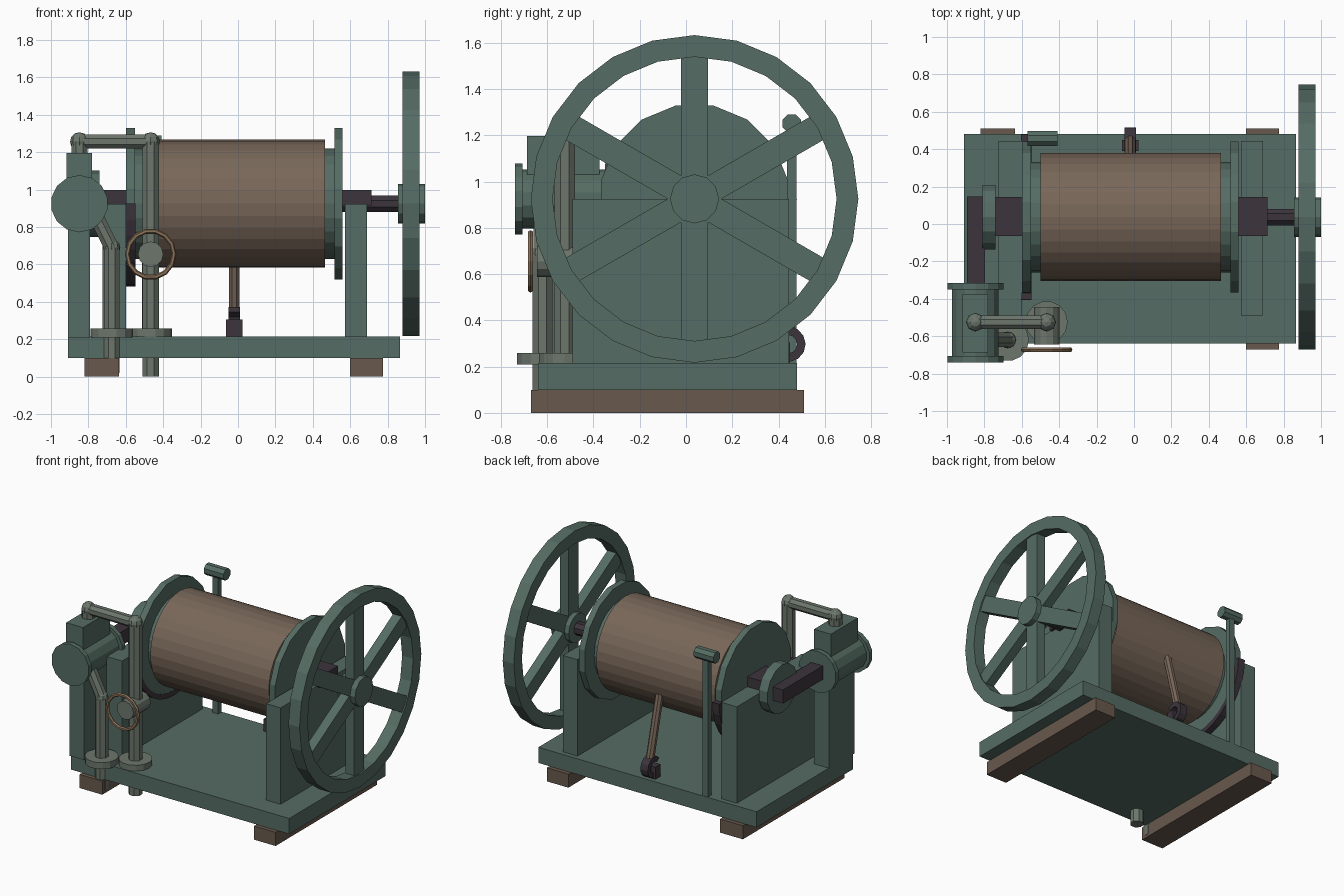
import bpy, bmesh, math
from mathutils import Vector

if "Cube" in bpy.data.objects:
    bpy.data.objects.remove(bpy.data.objects["Cube"])


def material(name, rgb):
    m = bpy.data.materials.new(name)
    m.diffuse_color = (*rgb, 1)
    m.use_nodes = True
    m.node_tree.nodes["Principled BSDF"].inputs["Base Color"].default_value = m.diffuse_color
    return m


GREEN = material("green_paint", (0.09, 0.15, 0.125))
WOOD = material("brown_wood", (0.14, 0.10, 0.075))
ROPE = material("rope_brown", (0.19, 0.135, 0.10))
DARK = material("dark_iron", (0.045, 0.035, 0.045))
PIPE = material("pipe_grey", (0.15, 0.18, 0.15))
BRASS = material("brass_tan", (0.26, 0.17, 0.10))


def finish(name, bm, mat):
    bmesh.ops.recalc_face_normals(bm, faces=bm.faces)
    me = bpy.data.meshes.new(name)
    bm.to_mesh(me)
    bm.free()
    me.materials.append(mat)
    ob = bpy.data.objects.new(name, me)
    bpy.context.collection.objects.link(ob)
    return ob


def box(name, x, y, z, mat):
    bm = bmesh.new()
    bmesh.ops.create_cube(bm, size=1)
    for v in bm.verts:
        v.co = Vector([a + (b - a) * (c + 0.5) for (a, b), c in zip((x, y, z), v.co)])
    return finish(name, bm, mat)


def cyl(name, p0, p1, r, n, mat, half=False):
    """Prism between two points; half turns it by half a side."""
    p0, p1 = Vector(p0), Vector(p1)
    d = (p1 - p0).normalized()
    u = Vector((0, 0, 1)) if abs(d.z) < 0.9 else Vector((1, 0, 0))
    u = (u - d * u.dot(d)).normalized()
    w = d.cross(u)
    bm = bmesh.new()
    rings = []
    for p in (p0, p1):
        angs = [2 * math.pi * (i + 0.5 * half) / n for i in range(n)]
        rings.append([bm.verts.new(p + r * (math.cos(a) * u + math.sin(a) * w)) for a in angs])
    for i in range(n):
        j = (i + 1) % n
        bm.faces.new((rings[0][i], rings[0][j], rings[1][j], rings[1][i]))
    for ring in rings:
        bm.faces.new(ring)
    return finish(name, bm, mat)


def arc_band(name, x, cy, cz, ri, ro, n, mat, a0=0, a1=360):
    """Rectangular section swept about the x axis, angles from +y towards +z."""
    full = a1 - a0 == 360
    bm = bmesh.new()
    secs = []
    for i in range(n if full else n + 1):
        a = math.radians(a0 + (a1 - a0) * i / n)
        secs.append([bm.verts.new((px, cy + r * math.cos(a), cz + r * math.sin(a)))
                     for px, r in ((x[0], ri), (x[1], ri), (x[1], ro), (x[0], ro))])
    for i in range(n):
        s, t = secs[i], secs[(i + 1) % len(secs)]
        for k in range(4):
            m = (k + 1) % 4
            bm.faces.new((s[k], s[m], t[m], t[k]))
    if not full:
        bm.faces.new(secs[0])
        bm.faces.new(secs[-1])
    return finish(name, bm, mat)


def ball(name, c, r, mat):
    bm = bmesh.new()
    bmesh.ops.create_uvsphere(bm, u_segments=8, v_segments=6, radius=r)
    bmesh.ops.translate(bm, verts=bm.verts, vec=c)
    return finish(name, bm, mat)


CY, CZ = 0.037, 0.925  # main shaft axis


def on_axis(name, x0, x1, r, n, mat, half=False):
    return cyl(name, (x0, CY, CZ), (x1, CY, CZ), r, n, mat, half)


# bed and skids
box("base_plate", (-0.91, 0.865), (-0.64, 0.48), (0.10, 0.215), GREEN)
box("skid_left", (-0.82, -0.635), (-0.67, 0.51), (0, 0.10), WOOD)
box("skid_right", (0.60, 0.775), (-0.67, 0.51), (0, 0.10), WOOD)

# side frames with bearings
for side, px, bx in (("left", (-0.725, -0.60), (-0.74, -0.60)),
                     ("right", (0.572, 0.69), (0.56, 0.713))):
    box("side_frame_" + side, px, (-0.49, 0.445), (0.21, 0.924), GREEN)
    box("bearing_" + side, bx, (-0.065, 0.145), (0.915, 0.997), DARK)

# drum, its flanges and the shaft
on_axis("main_shaft", -0.80, 0.995, 0.048, 8, DARK, True)
on_axis("rope_drum", -0.50, 0.465, 0.342, 32, ROPE)
on_axis("drum_core", -0.56, 0.53, 0.295, 24, GREEN)
on_axis("drum_flange_left", -0.598, -0.55, 0.412, 16, GREEN, True)
on_axis("drum_flange_right", 0.515, 0.56, 0.412, 16, GREEN, True)
arc_band("brake_band", (-0.605, -0.548), CY, CZ, 0.405, 0.442, 16, DARK, 180, 360)

# flywheel
arc_band("flywheel_rim", (0.88, 0.97), CY, CZ, 0.614, 0.708, 24, GREEN)
on_axis("flywheel_hub", 0.855, 1.0, 0.106, 12, GREEN)
for i in range(6):
    s = box("flywheel_spoke_%d" % (i + 1), (-0.035, 0.035), (-0.058, 0.058), (0.07, 0.63), GREEN)
    s.location = (0.925, CY, CZ)
    s.rotation_euler.x = i * math.pi / 3

# crank disc and connecting rod
on_axis("crank_disc", -0.81, -0.74, 0.177, 14, GREEN)
box("connecting_rod", (-0.893, -0.797), (-0.33, 0.148), (0.88, 0.98), DARK)

# steam cylinder on its pedestal
SX = -0.848
box("cylinder_pedestal", (-0.91, -0.79), (-0.66, -0.36), (0.21, 0.90), GREEN)
cyl("steam_cylinder", (SX, -0.72, CZ), (SX, -0.33, CZ), 0.128, 14, GREEN)
cyl("cylinder_cover_front", (SX, -0.74, CZ), (SX, -0.706, CZ), 0.153, 14, GREEN)
cyl("cylinder_cover_back", (SX, -0.35, CZ), (SX, -0.316, CZ), 0.153, 14, GREEN)
box("valve_chest", (-0.917, -0.78), (-0.687, -0.374), (0.98, 1.197), GREEN)

# steam inlet pipe with floor flange
BX, BY = -0.467, -0.525
cyl("inlet_pipe_riser", (BX, BY, 0), (BX, BY, 1.257), 0.048, 8, PIPE, True)
cyl("inlet_pipe_cross", (BX, BY, 1.257), (SX, BY, 1.257), 0.04, 8, PIPE, True)
cyl("inlet_pipe_drop", (SX, BY, 1.257), (SX, BY, 1.18), 0.047, 8, PIPE, True)
for nm, x in (("inner", BX), ("outer", SX)):
    ball("inlet_elbow_" + nm, (x, BY, 1.257), 0.05, PIPE)
cyl("inlet_floor_flange", (BX, BY, 0.21), (BX, BY, 0.258), 0.113, 14, PIPE)

# exhaust pipe with elbow up to the cylinder
AX, AY = -0.675, -0.62
cyl("exhaust_pipe", (AX, AY, 0.02), (AX, AY, 0.69), 0.046, 8, PIPE, True)
ball("exhaust_elbow", (AX, AY, 0.69), 0.046, PIPE)
cyl("exhaust_branch", (AX, AY, 0.69), (-0.78, AY, 0.90), 0.042, 8, PIPE, True)
cyl("exhaust_floor_flange", (AX, AY, 0.21), (AX, AY, 0.258), 0.113, 14, PIPE)

# throttle valve and hand wheel
cyl("throttle_body", (BX, -0.645, 0.655), (BX, -0.445, 0.655), 0.068, 12, PIPE)
bpy.ops.mesh.primitive_torus_add(major_segments=14, minor_segments=6, major_radius=0.125,
                                 minor_radius=0.013, location=(BX, -0.672, 0.655),
                                 rotation=(math.pi / 2, 0, 0))
wheel = bpy.context.object
wheel.name = "throttle_hand_wheel"
wheel.data.materials.append(BRASS)

# brake lever behind the drum
box("brake_lever", (-0.512, -0.468), (0.437, 0.477), (0.21, 1.25), GREEN)
cyl("brake_lever_handle", (-0.57, 0.457, 1.25), (-0.41, 0.457, 1.25), 0.043, 8, GREEN, True)

# hanging rope end and hook
HX = -0.02
cyl("rope_end", (HX, 0.335, 0.79), (HX, 0.445, 0.36), 0.029, 8, ROPE, True)
arc_band("hook_curve", (HX - 0.03, HX + 0.03), 0.44, 0.297, 0.04, 0.077, 9, DARK, -110, 140)
box("hook_tip", (HX - 0.045, HX + 0.045), (0.39, 0.45), (0.215, 0.305), DARK)
